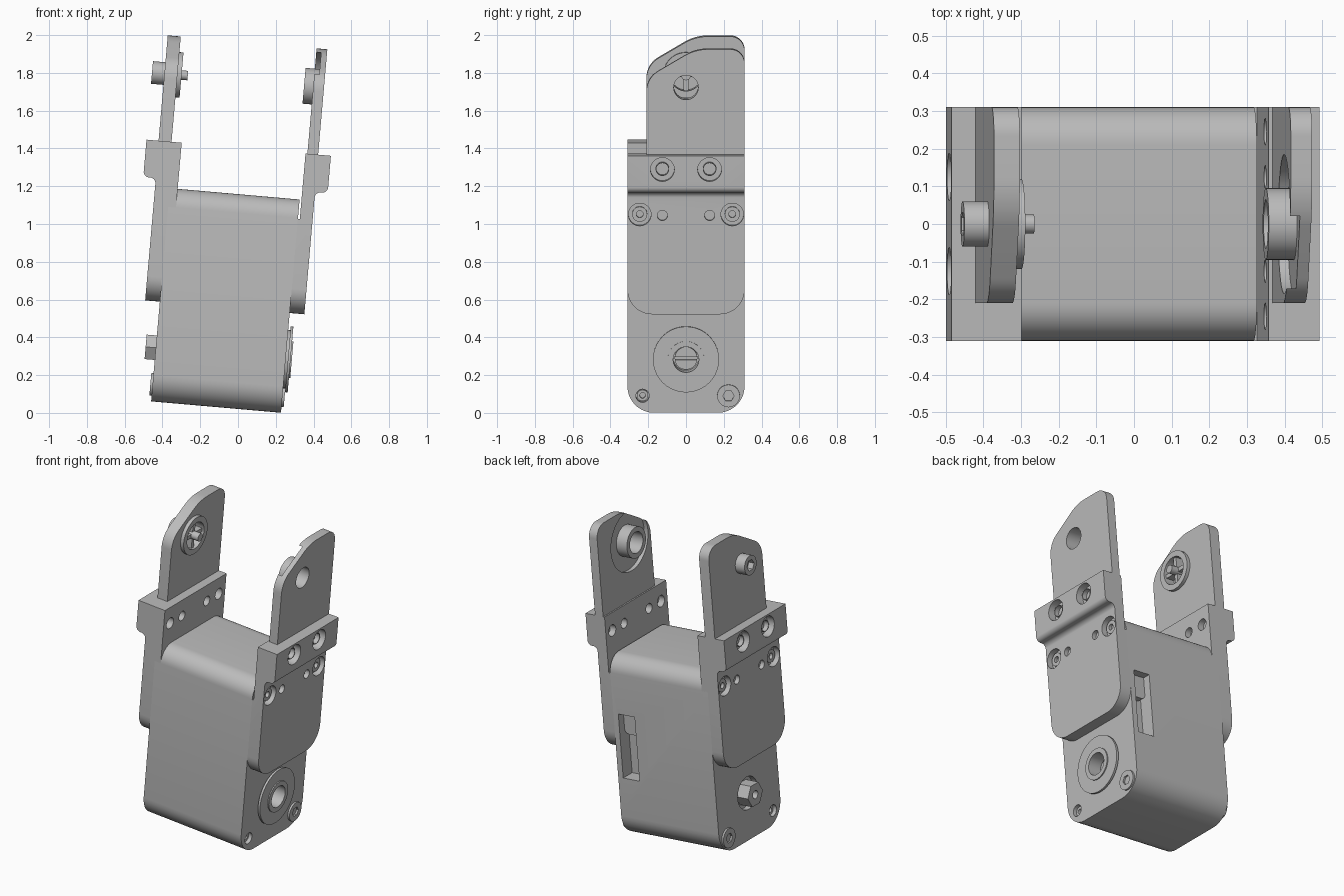
import bpy, bmesh, math
from mathutils import Matrix, Vector

cube = bpy.data.objects.get("Cube")
if cube:
    bpy.data.objects.remove(cube, do_unlink=True)

grey = bpy.data.materials.new("plain grey")
grey.use_nodes = True
colour = (0.5, 0.5, 0.5, 1)
grey.diffuse_color = colour
grey.node_tree.nodes["Principled BSDF"].inputs["Base Color"].default_value = colour

parts = []
WIDTH = 0.69      # body width between the two side plates
HALF = 0.31       # half depth
PIVOT = 1.735     # height of the arm pivot
SHAFT = 0.285     # height of the lower shaft


def rounded(corners, steps=10):
    """Outline from (a, b, radius) corners, each filleted by an arc."""
    out = []
    for i, (a, b, r) in enumerate(corners):
        p = Vector((a, b))
        if r == 0:
            out.append(p)
            continue
        d0 = (Vector(corners[i - 1][:2]) - p).normalized()
        d1 = (Vector(corners[(i + 1) % len(corners)][:2]) - p).normalized()
        half = d0.angle(d1) / 2
        centre = p + (d0 + d1).normalized() * (r / math.sin(half))
        s = p + d0 * (r / math.tan(half)) - centre
        e = p + d1 * (r / math.tan(half)) - centre
        turn = math.atan2(s.x * e.y - s.y * e.x, s.dot(e))
        out += [centre + Matrix.Rotation(turn * k / steps, 2) @ s for k in range(steps + 1)]
    return out


def prism(name, outline, lo, hi, axis="x"):
    """Extrude an outline along x (outline in y, z) or y (outline in x, z)."""
    bm = bmesh.new()
    rings = []
    for t in (lo, hi):
        rings.append([bm.verts.new((t, a, b) if axis == "x" else (a, t, b)) for a, b in outline])
        bm.faces.new(rings[-1])
    n = len(outline)
    for i in range(n):
        j = (i + 1) % n
        bm.faces.new((rings[0][i], rings[0][j], rings[1][j], rings[1][i]))
    bmesh.ops.recalc_face_normals(bm, faces=bm.faces)
    mesh = bpy.data.meshes.new(name)
    bm.to_mesh(mesh)
    bm.free()
    mesh.materials.append(grey)
    ob = bpy.data.objects.new(name, mesh)
    bpy.context.collection.objects.link(ob)
    parts.append(ob)
    return ob


def cylinder(name, lo, hi, y, z, r, sides=40):
    ring = [(y + r * math.cos(math.tau * k / sides), z + r * math.sin(math.tau * k / sides))
            for k in range(sides)]
    return prism(name, ring, lo, hi)


def combine(target, tools, operation="DIFFERENCE"):
    bpy.context.view_layer.objects.active = target
    for tool in tools:
        mod = target.modifiers.new("bool", "BOOLEAN")
        mod.operation, mod.object, mod.solver = operation, tool, "EXACT"
        bpy.ops.object.modifier_apply(modifier=mod.name)
        parts.remove(tool)
        bpy.data.objects.remove(tool, do_unlink=True)
    return target


def tube(name, lo, hi, y, z, r, bore):
    return combine(cylinder(name, lo, hi, y, z, r),
                   [cylinder("bore", min(lo, hi) - 0.1, max(lo, hi) + 0.1, y, z, bore)])


def block(name, x0, x1, y0, y1, z0, z1):
    return prism(name, [(y0, z0), (y1, z0), (y1, z1), (y0, z1)], x0, x1)


# Main body with rounded ends, slot, shaft pockets and corner holes
body = prism("body", rounded([(-HALF, 0, 0.14), (HALF, 0, 0.14),
                              (HALF, 1.133, 0.1), (-HALF, 1.133, 0.1)]), 0, WIDTH)
cuts = [block("slot", 0.54, 0.655, 0.22, 0.5, 0.38, 0.78),
        cylinder("pocket", -0.1, 0.035, 0, SHAFT, 0.1),
        cylinder("bore", WIDTH - 0.1, WIDTH + 0.1, 0, SHAFT, 0.068)]
for x in (0, WIDTH):
    cuts.append(cylinder("hole", x - 0.05, x + 0.05, -0.23, 0.09, 0.035))
combine(body, cuts)
prism("slot_roller", rounded([(0.54, 0.64, 0.03), (0.655, 0.64, 0.03),
                              (0.655, 0.78, 0), (0.54, 0.78, 0)]), 0.2, 0.26, "y")


def bracket(side, out, step, arm_in, arm_out):
    """Side plate with thick flange and arm; out(d) gives x at distance d off the body."""
    # Plate and flange cross-section, trimmed to a rounded lower edge
    plate = prism(side + "_plate", rounded([
        (out(0), 0.53, 0), (out(0.078), 0.53, 0), (out(0.078), 1.18, 0.03),
        (out(0.145), 1.18, 0.03), (out(0.145), 1.378, 0), (out(step), 1.378, 0),
        (out(step), 1.03, 0), (out(0), 1.03, 0)]), -HALF, HALF, "y")
    trim = prism("trim", rounded([(-HALF, 0.53, 0.13), (HALF, 0.53, 0.13),
                                  (HALF, 1.5, 0), (-HALF, 1.5, 0)]), -1, 2)
    combine(plate, [trim], "INTERSECT")
    holes = []
    for s in (-1, 1):
        holes += [cylinder("c", out(0.04), out(0.2), s * 0.245, 1.06, 0.06),
                  cylinder("c", out(0.05), out(0.2), s * 0.125, 1.055, 0.027),
                  cylinder("c", out(0.095), out(0.2), s * 0.125, 1.305, 0.063),
                  cylinder("c", out(step - 0.05), out(step + 0.04), s * 0.125, 1.27, 0.03),
                  cylinder("c", out(step - 0.05), out(step + 0.04), s * 0.245, 1.27, 0.035)]
    combine(plate, holes)
    # Screws sunk in the plate and flange
    for s in (-1, 1):
        tube(side + "_plate_screw", out(0.03), out(0.06), s * 0.245, 1.06, 0.04, 0.018)
        tube(side + "_flange_screw", out(0.085), out(0.125), s * 0.125, 1.305, 0.036, 0.032)
    # Corner screw and sunk pin at the base
    combine(cylinder(side + "_corner_screw", out(-0.02), out(0.012), 0.225, 0.09, 0.06),
            [cylinder("hex", out(-0.005), out(0.1), 0.225, 0.09, 0.03, 6)])
    tube(side + "_corner_pin", out(-0.05), out(-0.02), -0.23, 0.09, 0.03, 0.015)
    # Upright arm with sloped front shoulder
    return prism(side + "_arm", rounded([
        (-0.21, 1.36, 0), (HALF, 1.36, 0), (HALF, 1.938, 0.075),
        (0.05, 1.938, 0.25), (-0.21, 1.785, 0.13)]), out(arm_in), out(arm_out))


right_arm = bracket("right", lambda d: -d, -0.042, 0.012, 0.081)
left_arm = bracket("left", lambda d: WIDTH + d, 0.01, 0.02, 0.077)

# Arm on the cap-screw side: hub ring, spokes and pin
combine(right_arm, [cylinder("c", -0.06, 0.1, 0, PIVOT, 0.085)])
tube("hub_ring", -0.02, 0.01, 0, PIVOT, 0.12, 0.085)
block("hub_spoke", -0.062, -0.005, -0.088, 0.088, PIVOT - 0.012, PIVOT + 0.012)
block("hub_spoke_upright", -0.062, -0.005, -0.012, 0.012, PIVOT - 0.088, PIVOT + 0.088)
cylinder("hub_pin", -0.06, 0.043, 0, PIVOT, 0.025)
combine(cylinder("cap_screw", -0.147, -0.075, 0, PIVOT, 0.06),
        [cylinder("hex", -0.2, -0.11, 0, PIVOT, 0.035, 6)])

# Arm on the bearing side: round recess and bushing
combine(left_arm, [cylinder("c", 0.6, 0.736, 0, PIVOT, 0.185),
                   cylinder("c", 0.6, 0.9, 0, PIVOT, 0.065)])
tube("bushing", 0.661, 0.74, 0, PIVOT, 0.095, 0.065)

# Lower bearing with lip and slotted shaft
tube("bearing_base", WIDTH - 0.01, WIDTH + 0.015, 0, SHAFT, 0.155, 0.068)
tube("bearing_flange", WIDTH + 0.012, WIDTH + 0.026, 0, SHAFT, 0.175, 0.09)
tube("bearing_lip", WIDTH, WIDTH + 0.033, 0, SHAFT, 0.097, 0.068)
combine(cylinder("bearing_shaft", WIDTH - 0.11, WIDTH - 0.05, 0, SHAFT, 0.06),
        [block("c", WIDTH - 0.07, WIDTH, -0.1, 0.1, SHAFT - 0.008, SHAFT + 0.008)])

# Hex drive shaft on the opposite side
combine(cylinder("drive_shaft", -0.054, 0.05, 0, SHAFT, 0.075, 6),
        [cylinder("c", -0.1, 0.0, 0, SHAFT, 0.025)])

# Lean the whole assembly and smooth the round surfaces
lean = Matrix.Translation((-0.46, 0, 0.061)) @ Matrix.Rotation(math.radians(5), 4, "Y")
bpy.ops.object.select_all(action="DESELECT")
for ob in parts:
    ob.data.transform(lean)
    ob.select_set(True)
bpy.context.view_layer.objects.active = body
bpy.ops.object.shade_smooth_by_angle(angle=math.radians(30))
